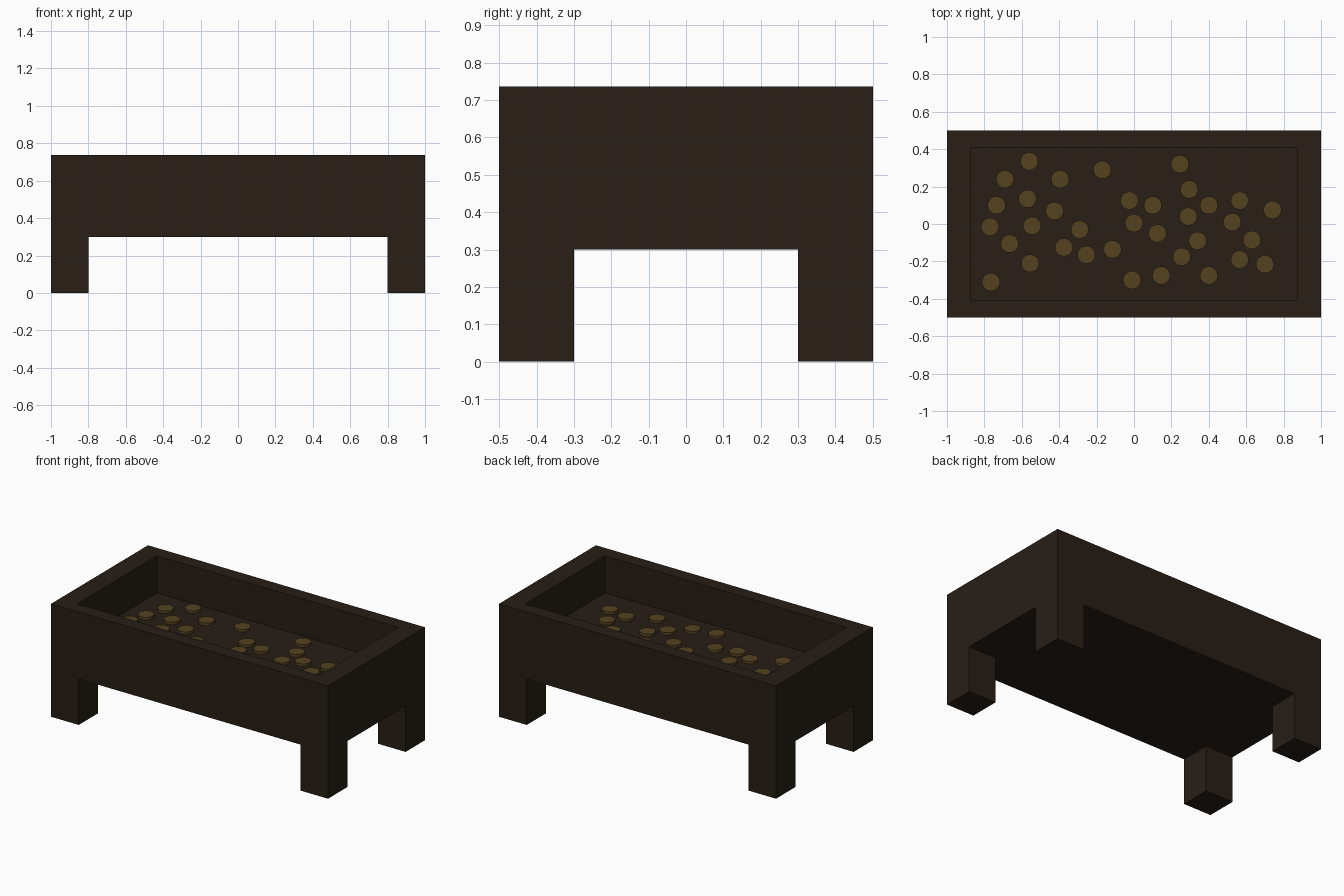
import bpy, bmesh
from mathutils import Matrix

if "Cube" in bpy.data.objects:
    bpy.data.objects.remove(bpy.data.objects["Cube"])

TOP, FLOOR, LEG_H = 0.737, 0.495, 0.3


def material(name, color):
    m = bpy.data.materials.new(name)
    m.diffuse_color = (*color, 1)
    m.use_nodes = True
    m.node_tree.nodes["Principled BSDF"].inputs["Base Color"].default_value = m.diffuse_color
    return m


wood = material("dark_wood", (0.021, 0.013, 0.008))
gold = material("old_gold", (0.090, 0.055, 0.014))


def finish(name, bm, mat):
    me = bpy.data.meshes.new(name)
    bm.to_mesh(me)
    bm.free()
    me.materials.append(mat)
    ob = bpy.data.objects.new(name, me)
    bpy.context.collection.objects.link(ob)
    return ob


def box(bm, lo, hi):
    size = [b - a for a, b in zip(lo, hi)]
    mid = [(a + b) / 2 for a, b in zip(lo, hi)]
    return bmesh.ops.create_cube(
        bm, size=1, matrix=Matrix.Translation(mid) @ Matrix.Diagonal((*size, 1)))


# Tray: box with its top face inset to a rim and sunk to the floor
bm = bmesh.new()
box(bm, (-1, -0.5, LEG_H), (1, 0.5, TOP))
bm.normal_update()
top = max(bm.faces, key=lambda f: f.calc_center_median().z)
bmesh.ops.inset_region(bm, faces=[top], thickness=0.09)
for v in top.verts:
    v.co.x = 0.872 if v.co.x > 0 else -0.872
    v.co.y = 0.41 if v.co.y > 0 else -0.41
sunk = bmesh.ops.extrude_discrete_faces(bm, faces=[top])["faces"][0]
bmesh.ops.translate(bm, verts=sunk.verts, vec=(0, 0, FLOOR - TOP))
finish("tray", bm, wood)

# Four square corner legs
for side, sx in (("left", -0.9), ("right", 0.9)):
    for end, sy in (("front", -0.4), ("back", 0.4)):
        bm = bmesh.new()
        box(bm, (sx - 0.1, sy - 0.1, 0), (sx + 0.1, sy + 0.1, LEG_H))
        finish(f"{end}_{side}_leg", bm, wood)

# Coins scattered on the tray floor
spots = [
    (-.56, .335), (-.69, .24), (-.395, .24), (-.17, .29), (.245, .32),
    (-.735, .10), (-.57, .135), (-.425, .07), (-.025, .125), (.10, .10),
    (.295, .185), (.40, .10), (.565, .125), (.74, .075), (-.77, -.015),
    (-.545, -.01), (-.29, -.03), (0, .005), (.29, .04), (.525, .01),
    (-.665, -.105), (-.375, -.125), (-.255, -.165), (-.115, -.135),
    (.125, -.05), (.34, -.09), (.63, -.085), (-.555, -.21), (-.765, -.31),
    (-.01, -.30), (.145, -.275), (.255, -.175), (.40, -.275), (.565, -.19),
    (.70, -.215)]
bm = bmesh.new()
for x, y in spots:
    bmesh.ops.create_cone(bm, cap_ends=True, segments=32, radius1=0.048,
                          radius2=0.048, depth=0.022,
                          matrix=Matrix.Translation((x, y, FLOOR + 0.006)))
coins = finish("coins", bm, gold)
bpy.context.view_layer.objects.active = coins
coins.select_set(True)
bpy.ops.object.shade_smooth_by_angle()
